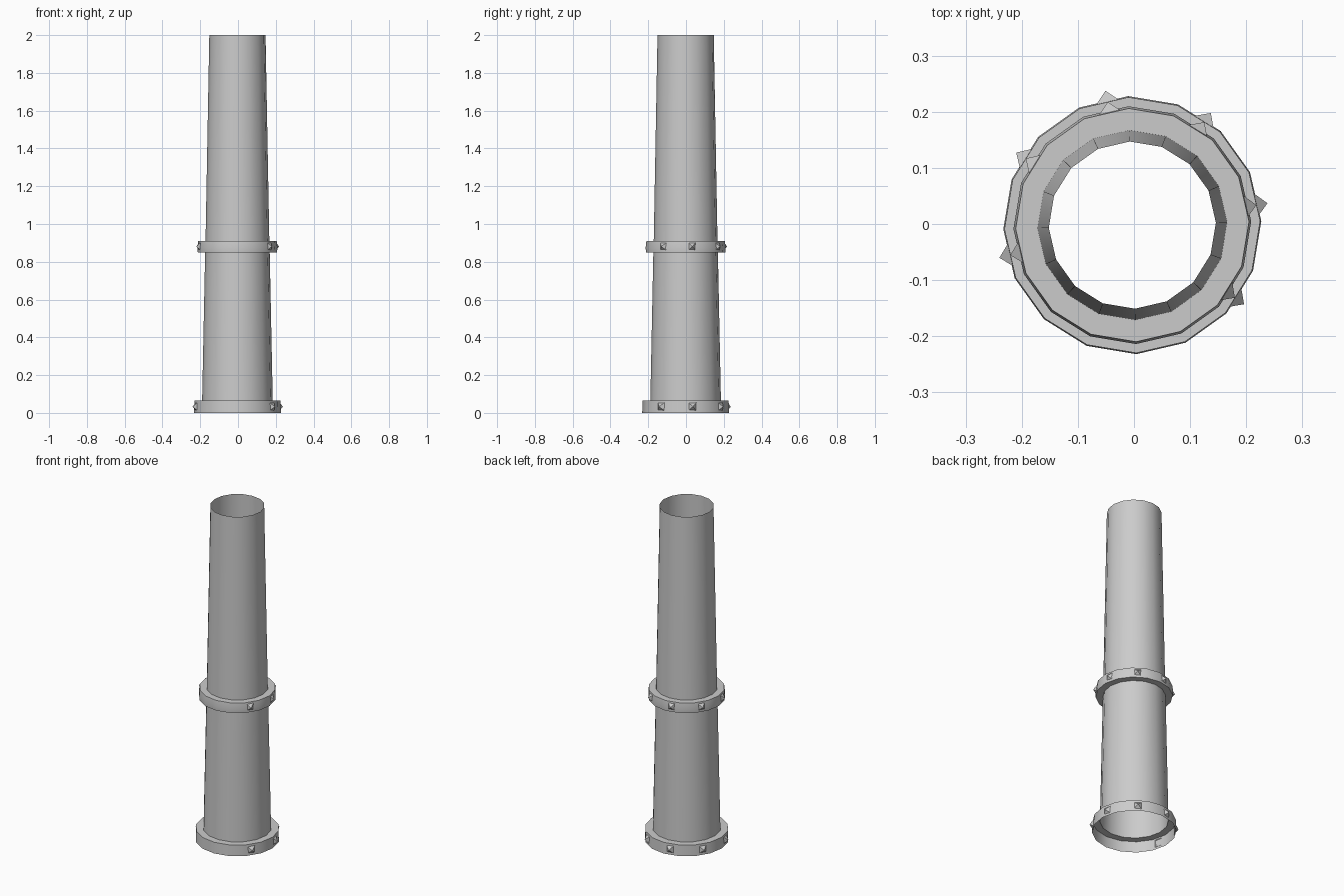
import bpy, bmesh, math
from mathutils import Vector

if "Cube" in bpy.data.objects:
    bpy.data.objects.remove(bpy.data.objects["Cube"])

CENTRE = Vector((-0.003, -0.002, 0))
SIDES = 16
TURN = math.radians(1.8)


def finish(bm, name, smooth):
    mesh = bpy.data.meshes.new(name)
    bm.to_mesh(mesh)
    bm.free()
    obj = bpy.data.objects.new(name, mesh)
    bpy.context.collection.objects.link(obj)
    if smooth:
        bpy.ops.object.select_all(action='DESELECT')
        obj.select_set(True)
        bpy.context.view_layer.objects.active = obj
        bpy.ops.object.shade_smooth_by_angle(angle=math.radians(30))
    return obj


# Tapered open tube with hollow foot collar and middle band, as one lathed skin
profile = [(0.230, 0.0), (0.228, 0.066), (0.187, 0.066), (0.171, 0.85),
           (0.210, 0.85), (0.212, 0.875), (0.208, 0.91), (0.169, 0.91), (0.149, 2.0)]
bm = bmesh.new()
rings = []
for r, z in profile:
    rings.append([bm.verts.new(CENTRE + Vector((r * math.cos(TURN + math.tau * i / SIDES),
                                                r * math.sin(TURN + math.tau * i / SIDES), z)))
                  for i in range(SIDES)])
for low, high in zip(rings, rings[1:]):
    for i in range(SIDES):
        j = (i + 1) % SIDES
        bm.faces.new((low[i], low[j], high[j], high[i]))
finish(bm, "tube", True)


# Pyramid studs around each band (two positions at the front are bare)
def studs(name, tip_radius, z, size=0.023):
    bm = bmesh.new()
    for deg in (-35.3, 9.2, 55, 101.3, 148, 193.8):
        a = math.radians(deg)
        out = Vector((math.cos(a), math.sin(a), 0))
        side = Vector((-math.sin(a), math.cos(a), 0))
        up = Vector((0, 0, 1))
        mid = CENTRE + out * (tip_radius - size) + up * z
        tip = bm.verts.new(mid + out * size)
        base = [bm.verts.new(mid + side * s * size + up * t * size)
                for s, t in ((-1, -1), (1, -1), (1, 1), (-1, 1))]
        for i in range(4):
            bm.faces.new((base[i], base[(i + 1) % 4], tip))
    finish(bm, name, False)


studs("foot_studs", 0.244, 0.033)
studs("band_studs", 0.224, 0.881)
